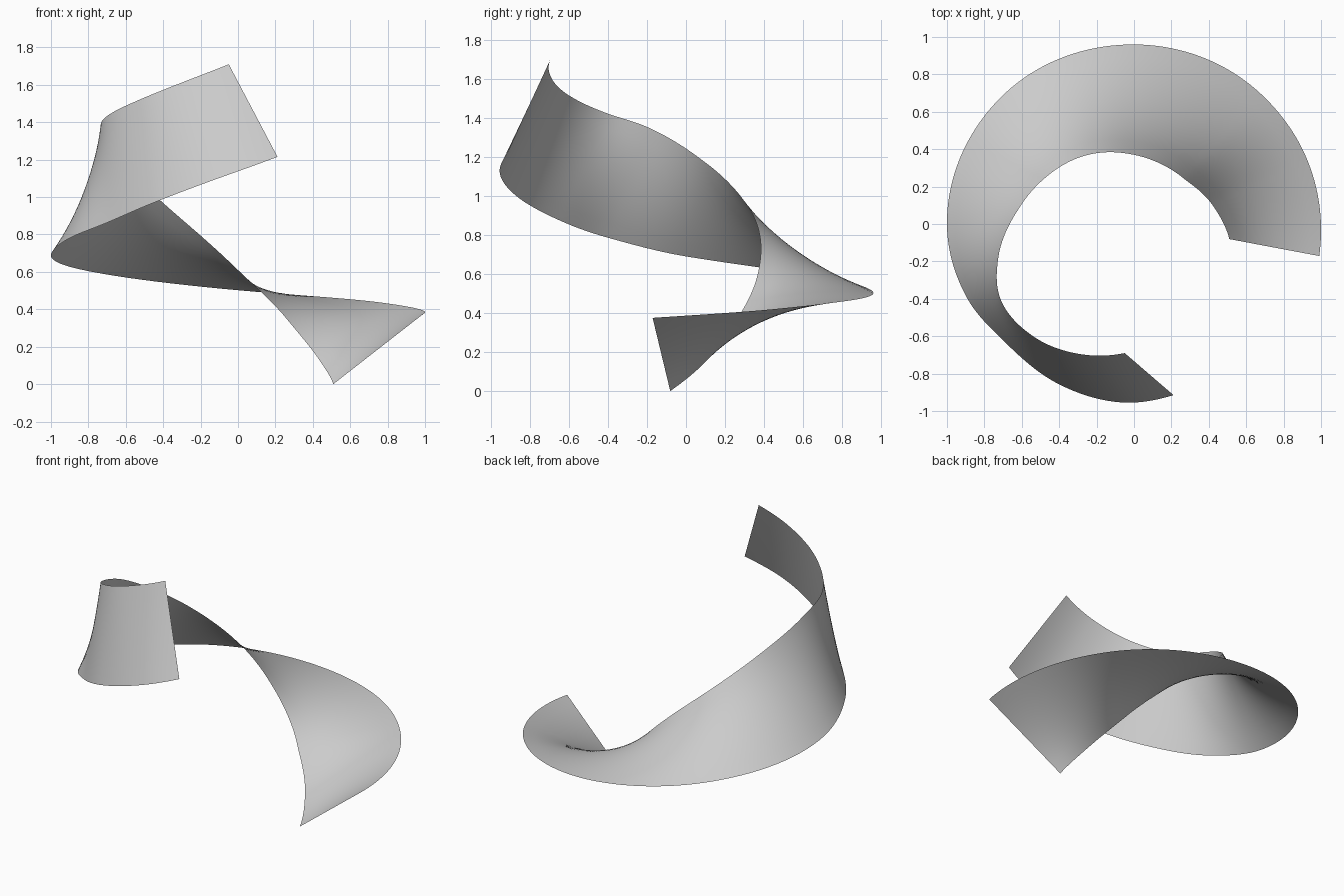
import bpy, bmesh
from math import radians, cos, sin

if "Cube" in bpy.data.objects:
    bpy.data.objects.remove(bpy.data.objects["Cube"])

# Straight cross-sections along the ribbon, cylindrical coordinates:
# outer angle, outer radius, outer height, inner angle, inner radius, inner height
SECTIONS = [
    (-9.8, 1.005, 0.375, -9.0, 0.516, 0.00),
    (20, 0.988, 0.41, 13.5, 0.432, 0.15),
    (45, 0.972, 0.445, 43, 0.360, 0.345),
    (92, 0.960, 0.505, 90, 0.370, 0.61),
    (135, 0.982, 0.585, 136, 0.480, 0.92),
    (180, 1.000, 0.69, 170.5, 0.612, 1.17),
    (204, 0.976, 0.785, 194, 0.748, 1.345),
    (223, 0.935, 0.87, 210, 0.820, 1.425),
    (245, 0.946, 0.99, 229, 0.805, 1.52),
    (267, 0.956, 1.12, 250, 0.745, 1.63),
    (283, 0.939, 1.215, 265.9, 0.692, 1.71),
]
STEPS, ACROSS = 240, 8


def slope(i, k):
    a, b = SECTIONS[max(i - 1, 0)], SECTIONS[min(i + 1, len(SECTIONS) - 1)]
    return (b[k] - a[k]) / (b[0] - a[0])


def section_at(u):
    """Smoothly interpolate the sections by outer angle."""
    i = 0
    while i < len(SECTIONS) - 2 and u > SECTIONS[i + 1][0]:
        i += 1
    a, b = SECTIONS[i], SECTIONS[i + 1]
    h = b[0] - a[0]
    t = (u - a[0]) / h
    return [(2*t**3 - 3*t**2 + 1) * a[k] + (t**3 - 2*t**2 + t) * h * slope(i, k)
            + (3*t**2 - 2*t**3) * b[k] + (t**3 - t**2) * h * slope(i + 1, k)
            for k in range(6)]


def point(angle, radius, z):
    a = radians(angle)
    return (radius * cos(a), radius * sin(a), z)


# Twisted ribbon: straight rulings swept between the two edges
bm = bmesh.new()
rows = []
for s in range(STEPS + 1):
    u = SECTIONS[0][0] + (SECTIONS[-1][0] - SECTIONS[0][0]) * s / STEPS
    c = section_at(u)
    outer, inner = point(*c[:3]), point(*c[3:])
    rows.append([bm.verts.new([p + (q - p) * j / ACROSS for p, q in zip(outer, inner)])
                 for j in range(ACROSS + 1)])
for r0, r1 in zip(rows, rows[1:]):
    for j in range(ACROSS):
        bm.faces.new((r0[j], r1[j], r1[j + 1], r0[j + 1])).smooth = True

mesh = bpy.data.meshes.new("twisted_ribbon")
bm.to_mesh(mesh)
bm.free()
ribbon = bpy.data.objects.new("twisted_ribbon", mesh)
bpy.context.collection.objects.link(ribbon)
